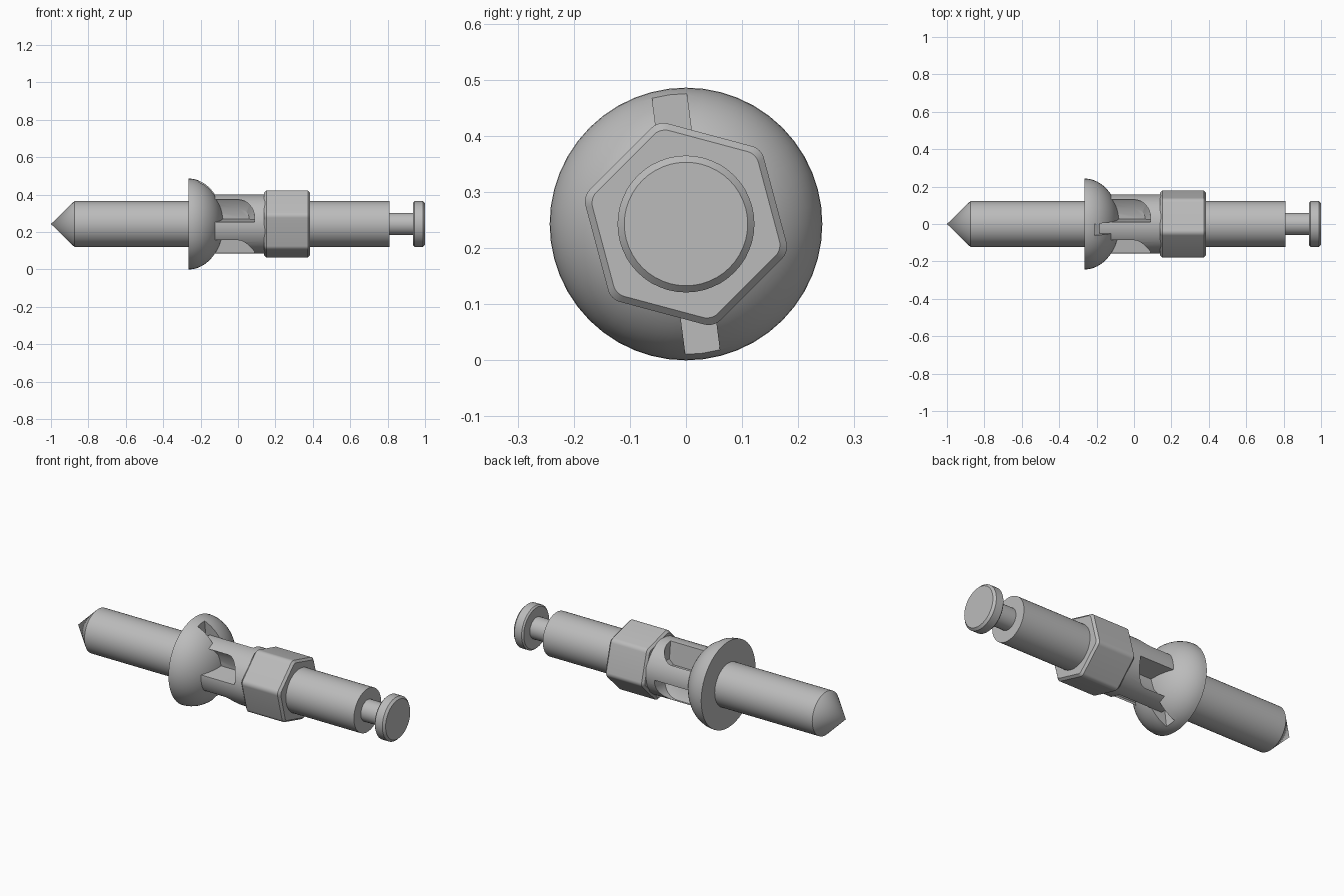
import bpy, bmesh
from math import sin, cos, pi, radians, sqrt
from mathutils import Matrix, Vector

if "Cube" in bpy.data.objects:
    bpy.data.objects.remove(bpy.data.objects["Cube"], do_unlink=True)

AXIS_Z = 0.243             # height of the long axis
TWIST = radians(7.4)       # roll of the wings about the axis
SEGMENTS = 48

steel = bpy.data.materials.new("grey_steel")
steel.use_nodes = True
GREY = (0.5, 0.5, 0.5, 1)
steel.diffuse_color = GREY
steel.node_tree.nodes["Principled BSDF"].inputs["Base Color"].default_value = GREY


def make_object(name, bm):
    bmesh.ops.remove_doubles(bm, verts=bm.verts, dist=1e-5)
    bmesh.ops.recalc_face_normals(bm, faces=bm.faces)
    mesh = bpy.data.meshes.new(name)
    bm.to_mesh(mesh)
    bm.free()
    mesh.materials.append(steel)
    obj = bpy.data.objects.new(name, mesh)
    obj.location.z = AXIS_Z
    bpy.context.collection.objects.link(obj)
    return obj


def activate(obj):
    bpy.ops.object.select_all(action='DESELECT')
    obj.select_set(True)
    bpy.context.view_layer.objects.active = obj


def smooth(obj):
    activate(obj)
    bpy.ops.object.shade_smooth_by_angle(angle=radians(30))


def loft(name, outline, profile):
    """Sweep a unit outline (y, z) along x, scaled by each (x, size)."""
    bm = bmesh.new()
    rings = [[bm.verts.new((x, y * s, z * s)) for y, z in outline] for x, s in profile]
    n = len(outline)
    for a, b in zip(rings, rings[1:]):
        for i in range(n):
            j = (i + 1) % n
            bm.faces.new((a[i], a[j], b[j], b[i]))
    for ring, (x, s) in ((rings[0], profile[0]), (rings[-1], profile[-1])):
        if s > 0.001:
            bm.faces.new(ring)
    return make_object(name, bm)


def hull(name, points, angle):
    bm = bmesh.new()
    for p in points:
        bm.verts.new(Matrix.Rotation(angle, 3, 'X') @ Vector(p))
    bmesh.ops.convex_hull(bm, input=bm.verts)
    obj = make_object(name, bm)
    obj.hide_render = True
    return obj


def cut(obj, cutter):
    mod = obj.modifiers.new("cut", 'BOOLEAN')
    mod.operation = 'DIFFERENCE'
    mod.solver = 'EXACT'
    mod.object = cutter
    activate(obj)
    bpy.ops.object.modifier_apply(modifier=mod.name)
    bpy.data.objects.remove(cutter, do_unlink=True)


circle = [(cos(2 * pi * i / SEGMENTS), sin(2 * pi * i / SEGMENTS)) for i in range(SEGMENTS)]

# Pointed shaft, rear shaft, grooved neck and end disc
R = 0.122
smooth(loft("pointed_shaft", circle, [(-1, 0), (-0.875, R), (-0.25, R)]))
smooth(loft("rear_shaft", circle, [(0.37, R), (0.81, R)]))
smooth(loft("neck", circle, [(0.8, 0.06), (0.94, 0.06)]))
smooth(loft("end_disc", circle, [(0.935, R - 0.008), (0.943, R), (0.988, R), (1, R - 0.012)]))

# Domed flange with a bar slot across its rounded side
X0, DEPTH, RIM = -0.265, 0.187, 0.243
dome_profile = [(X0, 0), (X0, RIM)]
for k in range(1, 17):
    t = k / 16 * pi / 2
    dome_profile.append((X0 + DEPTH * sin(t), RIM * cos(t)))
dome = loft("domed_flange", circle, dome_profile)
slot = [(x, y, z) for x in (-0.21, 0.1) for y in (-0.031, 0.031) for z in (-0.3, 0.3)]
cut(dome, hull("slot_cutter", slot, TWIST))
smooth(dome)

# Winged collar: four round-ended flutes leave a cross of wings
collar = loft("winged_collar", circle, [(-0.185, 0.157), (0.15, 0.157)])
for quarter in range(4):
    points = []
    for y, end, top, r in ((-0.031, 0.06, 0.09, 0.06), (-0.056, 0.087, 0.14, 0.085),
                           (-0.25, 0.09, 0.147, 0.09)):
        points += [(-0.3, y, 0.031), (end, y, 0.031), (-0.3, y, top)]
        for k in range(9):
            t = k / 8 * pi / 2
            points.append((end - r + r * cos(t), y, top - r + r * sin(t)))
    cut(collar, hull("flute_cutter", points, TWIST + quarter * pi / 2))
smooth(collar)

# Hexagonal nut with rounded corners and chamfered rims
CORNER = 0.03
centre = 0.19 - CORNER * 2 / sqrt(3)
hexagon = []
for side in range(6):
    a = radians(45 + 60 * side)
    for k in range(7):
        b = a + radians(-30 + 10 * k)
        hexagon.append((centre * cos(a) + CORNER * cos(b), centre * sin(a) + CORNER * sin(b)))
smooth(loft("hex_nut", hexagon, [(0.14, 0.93), (0.152, 1), (0.373, 1), (0.385, 0.93)]))
